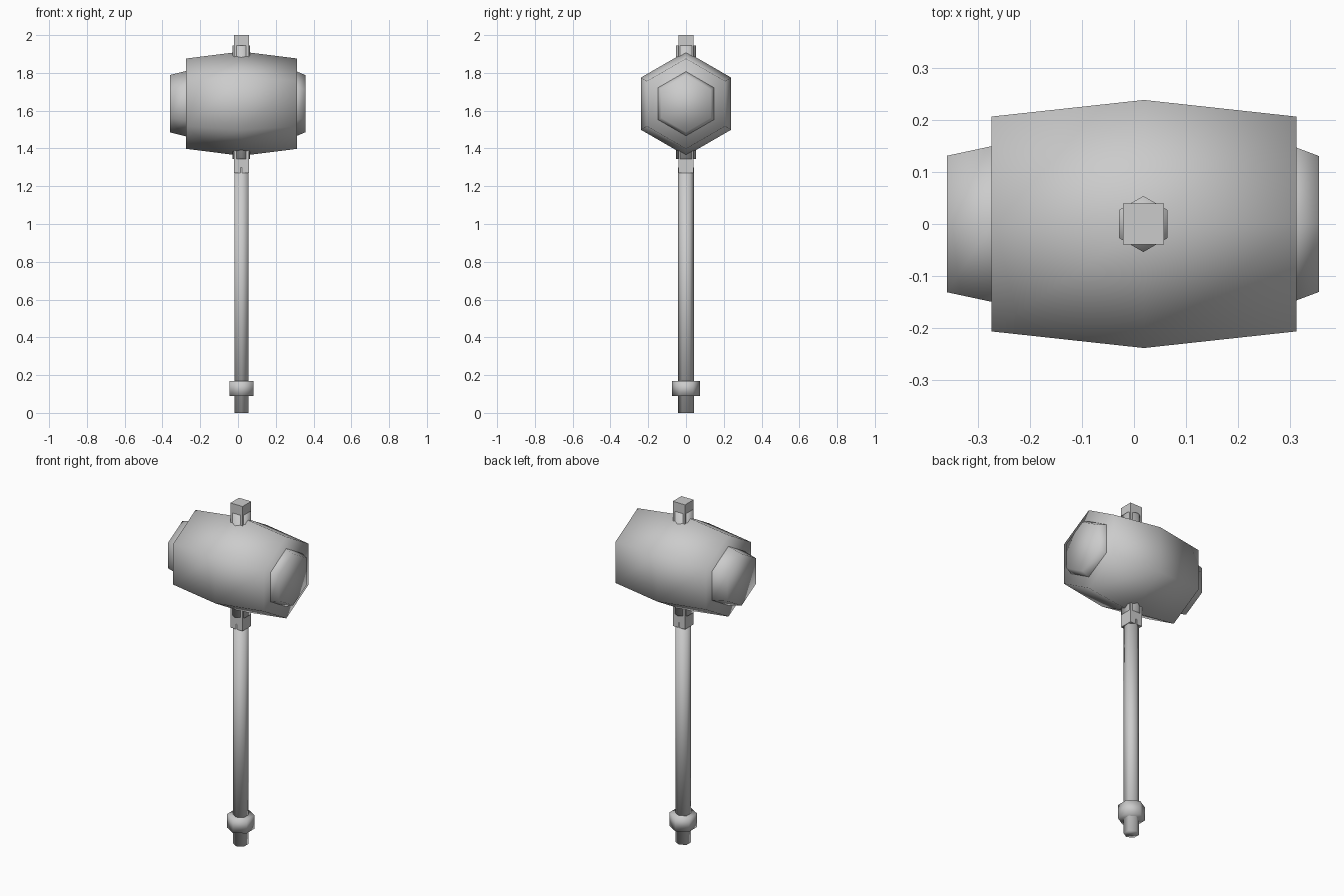
import bpy, bmesh
from math import sin, cos, pi

if "Cube" in bpy.data.objects:
    bpy.data.objects.remove(bpy.data.objects["Cube"])

CX = 0.018      # handle axis
HEAD_Z = 1.637  # head axis height


def hex_solid(name, profile, axis):
    """Closed six-sided solid from (position, radius) rings along x or z."""
    bm = bmesh.new()
    rings = []
    for p, r in profile:
        ring = []
        for i in range(6):
            a, b = r * sin(i * pi / 3), r * cos(i * pi / 3)
            if axis == 'x':
                co = (p, a, HEAD_Z + b)
            else:
                co = (CX + a, b, p)
            ring.append(bm.verts.new(co))
        rings.append(ring)
    for lo, hi in zip(rings, rings[1:]):
        for i in range(6):
            j = (i + 1) % 6
            bm.faces.new((lo[i], lo[j], hi[j], hi[i]))
    bm.faces.new(rings[0])
    bm.faces.new(rings[-1])
    bmesh.ops.recalc_face_normals(bm, faces=bm.faces)
    for f in bm.faces:
        f.smooth = True
    me = bpy.data.meshes.new(name)
    bm.to_mesh(me)
    bm.free()
    ob = bpy.data.objects.new(name, me)
    bpy.context.collection.objects.link(ob)
    return ob


# Mallet head: bulging barrel and the narrower core showing at both ends
hex_solid("head_barrel", [(-0.275, 0.239), (0.019, 0.276), (0.313, 0.239)], 'x')
hex_solid("striking_core", [(-0.36, 0.152), (-0.275, 0.173),
                            (0.313, 0.17), (0.357, 0.151)], 'x')

# Handle, pommel ring and collar through the head
hex_solid("handle", [(0, 0.042), (1.30, 0.042)], 'z')
hex_solid("pommel_ring", [(0.09, 0.073), (0.17, 0.073)], 'z')
hex_solid("head_collar", [(1.345, 0.054), (1.945, 0.054)], 'z')

# Square tenon running through the head
bpy.ops.mesh.primitive_cube_add(size=1, location=(CX, 0, 1.635))
tenon = bpy.context.object
tenon.name = "square_tenon"
tenon.scale = (0.079, 0.079, 0.73)
